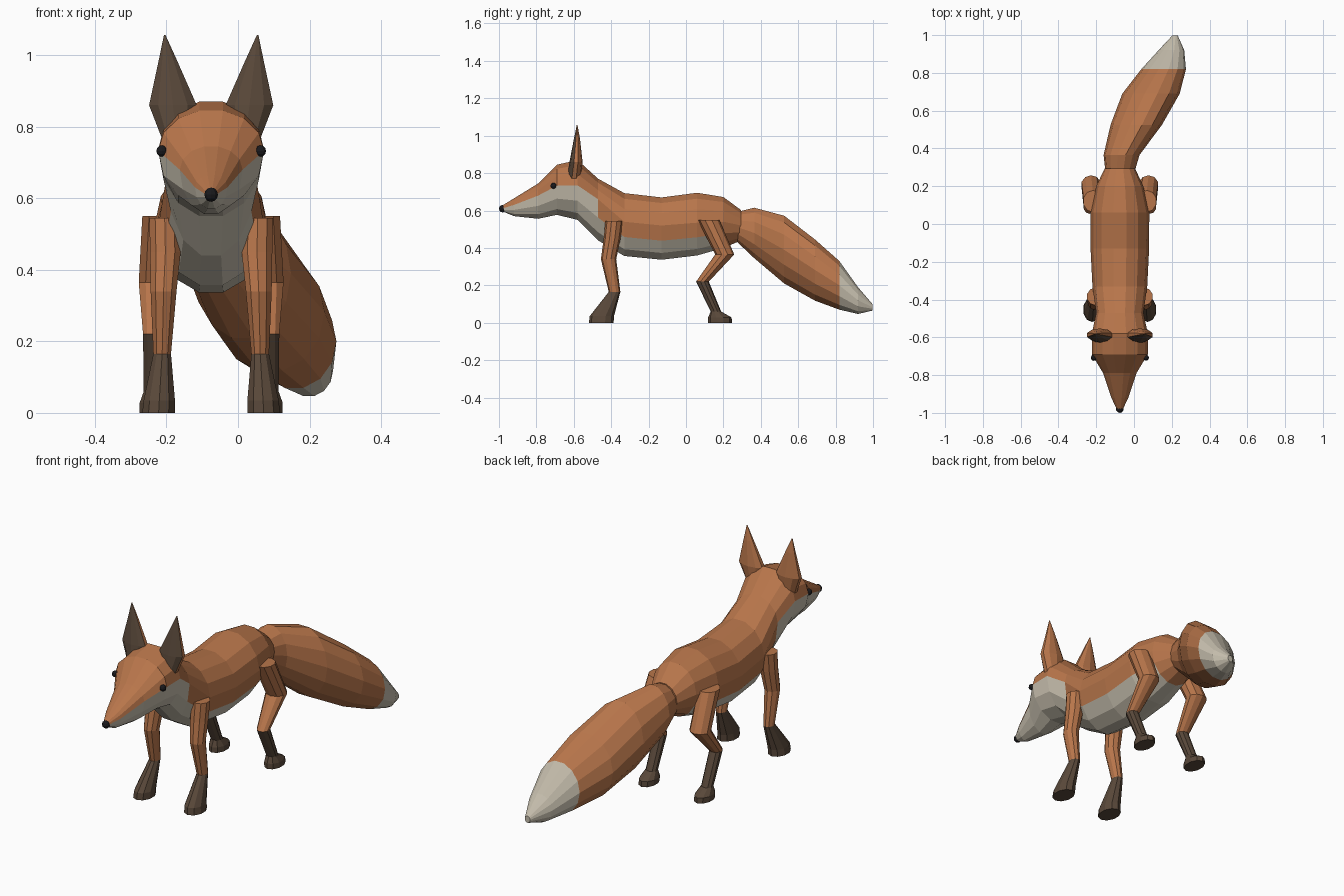
import bpy, bmesh
from math import pi, sin, cos

CX = -0.075  # mirror plane of the animal


def mat(name, r, g, b):
    m = bpy.data.materials.new(name)
    m.diffuse_color = (r, g, b, 1)
    return m


ORANGE = mat("orange_fur", 0.48, 0.18, 0.07)
CREAM = mat("cream_fur", 0.58, 0.53, 0.43)
DARK = mat("dark_fur", 0.10, 0.065, 0.042)
BLACK = mat("black", 0.01, 0.01, 0.012)


def loft(name, rings, mats, pick):
    """Skin a list of point rings; pick(segment, side) gives the material index."""
    bm = bmesh.new()
    vs = [[bm.verts.new(p) for p in r] for r in rings]
    n = len(rings[0])
    for i in range(len(vs) - 1):
        for j in range(n):
            k = (j + 1) % n
            f = bm.faces.new((vs[i][j], vs[i][k], vs[i + 1][k], vs[i + 1][j]))
            f.material_index = pick(i, j)
    bm.faces.new(vs[0]).material_index = pick(0, 0)
    bm.faces.new(vs[-1]).material_index = pick(len(vs) - 2, 0)
    bmesh.ops.recalc_face_normals(bm, faces=bm.faces)
    me = bpy.data.meshes.new(name)
    bm.to_mesh(me)
    bm.free()
    for m in mats:
        me.materials.append(m)
    ob = bpy.data.objects.new(name, me)
    bpy.context.collection.objects.link(ob)
    return ob


def upright_ring(cx, y, half, top, mid, bottom, n=14):
    """Ring in a plane of constant y, widest at height mid."""
    pts = []
    for j in range(n):
        a = 2 * pi * j / n
        s = sin(a) / cos(pi / n)
        pts.append((cx + half * cos(a), y, mid + s * (top - mid if s > 0 else mid - bottom)))
    return pts


def flat_ring(cx, cy, z, rx, ry, n=10):
    return [(cx + rx * cos(2 * pi * (j + .5) / n), cy + ry * sin(2 * pi * (j + .5) / n), z)
            for j in range(n)]


def ball(name, x, y, z, r):
    bpy.ops.mesh.primitive_uv_sphere_add(segments=10, ring_count=6, radius=r, location=(x, y, z))
    bpy.context.object.name = name
    bpy.context.object.data.materials.append(BLACK)


# Head, neck and torso: y, half width, top, widest height, bottom
torso = [
    (-0.985, 0.014, 0.625, 0.61, 0.597),
    (-0.92, 0.045, 0.665, 0.63, 0.57),
    (-0.79, 0.088, 0.745, 0.68, 0.556),
    (-0.69, 0.148, 0.845, 0.733, 0.577),
    (-0.58, 0.148, 0.87, 0.735, 0.55),
    (-0.47, 0.125, 0.77, 0.66, 0.44),
    (-0.33, 0.145, 0.693, 0.54, 0.357),
    (-0.13, 0.155, 0.67, 0.52, 0.337),
    (0.06, 0.156, 0.695, 0.535, 0.36),
    (0.20, 0.125, 0.672, 0.54, 0.40),
    (0.295, 0.08, 0.602, 0.52, 0.44),
]
loft("body_and_head", [upright_ring(CX, *r) for r in torso], [ORANGE, CREAM],
     lambda i, j: int(j >= 7 if i < 5 else 8 <= j <= 12 and i < 9))

# Tail: centre x, y, half width, top, middle, bottom
tail = [
    (-0.075, 0.265, 0.075, 0.59, 0.515, 0.44),
    (-0.066, 0.365, 0.095, 0.615, 0.48, 0.345),
    (0.012, 0.525, 0.136, 0.572, 0.39, 0.21),
    (0.09, 0.69, 0.152, 0.445, 0.282, 0.118),
    (0.157, 0.82, 0.118, 0.33, 0.20, 0.07),
    (0.198, 0.92, 0.068, 0.19, 0.12, 0.047),
    (0.217, 0.997, 0.015, 0.10, 0.083, 0.065),
]
loft("tail", [upright_ring(*r) for r in tail], [ORANGE, CREAM], lambda i, j: int(i >= 4))

# Legs: side offset, y, z, x radius, y radius
front_leg = [
    (0.130, -0.384, 0.545, 0.045, 0.047),
    (0.128, -0.395, 0.45, 0.045, 0.045),
    (0.133, -0.414, 0.34, 0.038, 0.041),
    (0.137, -0.382, 0.165, 0.026, 0.031),
    (0.145, -0.450, 0.035, 0.046, 0.065),
    (0.147, -0.453, 0.0, 0.048, 0.066),
]
hind_leg = [
    (0.143, 0.120, 0.55, 0.052, 0.058),
    (0.152, 0.207, 0.365, 0.053, 0.051),
    (0.160, 0.088, 0.22, 0.032, 0.034),
    (0.160, 0.160, 0.06, 0.030, 0.028),
    (0.160, 0.181, 0.028, 0.042, 0.063),
    (0.160, 0.182, 0.0, 0.042, 0.064),
]
# Ears: leaf shapes with a dark front
ear = [
    (0.095, -0.600, 0.76, 0.042, 0.036),
    (0.107, -0.588, 0.86, 0.070, 0.035),
    (0.121, -0.583, 0.985, 0.027, 0.016),
    (0.130, -0.582, 1.057, 0.002, 0.002),
]
for side, s in (("left", 1), ("right", -1)):
    def rings(rows):
        return [flat_ring(CX + s * o, y, z, rx, ry) for o, y, z, rx, ry in rows]
    loft(side + "_front_leg", rings(front_leg), [ORANGE, DARK], lambda i, j: int(i >= 3))
    loft(side + "_hind_leg", rings(hind_leg), [ORANGE, DARK], lambda i, j: int(i >= 2))
    loft(side + "_ear", rings(ear), [ORANGE, DARK], lambda i, j: int(5 <= j <= 8))
    ball(side + "_eye", CX + s * 0.138, -0.708, 0.732, 0.016)

# Nose
ball("nose", CX, -0.98, 0.61, 0.02)
